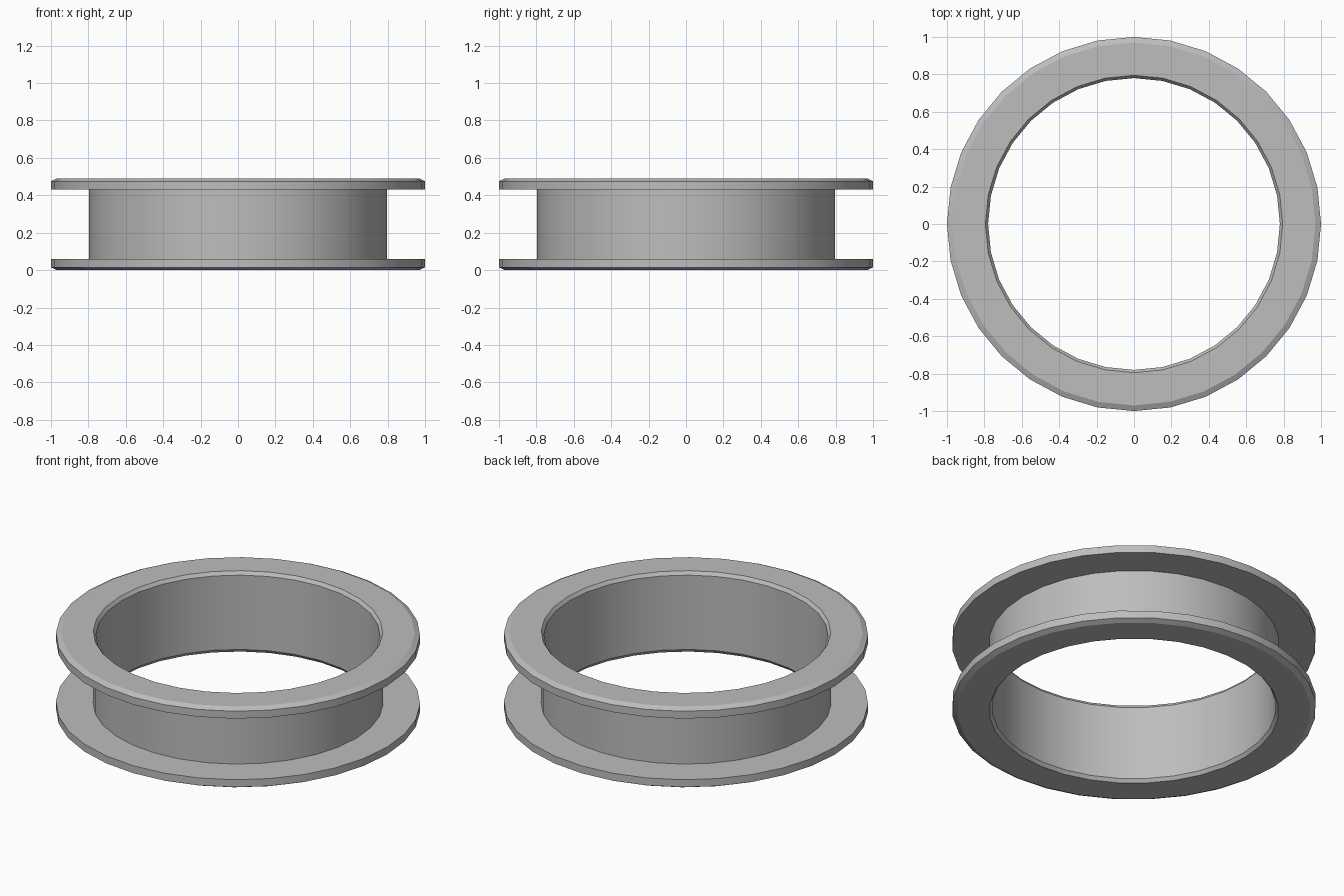
import bpy, bmesh, math
from mathutils import Matrix

cube = bpy.data.objects.get("Cube")
if cube:
    bpy.data.objects.remove(cube, do_unlink=True)

SIDES = 32
HEIGHT = 0.49

grey = bpy.data.materials.new("plain_grey")
grey.use_nodes = True
colour = (0.51, 0.51, 0.51, 1)
grey.diffuse_color = colour
grey.node_tree.nodes["Principled BSDF"].inputs["Base Color"].default_value = colour

# Half cross-section (radius, z): inner wall, bevelled lower flange, drum wall
lower = [(0.78, 0.02), (0.795, 0.0), (0.97, 0.0), (1.0, 0.015),
         (1.0, 0.06), (0.797, 0.06)]
# Mirror it about mid height for the upper flange
profile = lower + [(r, HEIGHT - z) for r, z in reversed(lower)]


def lathe(name, section):
    """Revolve a closed cross-section around z."""
    bm = bmesh.new()
    rings = []
    for i in range(SIDES):
        turn = Matrix.Rotation(math.tau * i / SIDES, 3, "Z")
        ring = [bm.verts.new((r, 0, z)) for r, z in section]
        bmesh.ops.transform(bm, matrix=turn.to_4x4(), verts=ring)
        rings.append(ring)
    n = len(section)
    for i, a in enumerate(rings):
        b = rings[(i + 1) % SIDES]
        for j in range(n):
            k = (j + 1) % n
            bm.faces.new((a[j], b[j], b[k], a[k]))
    bmesh.ops.recalc_face_normals(bm, faces=bm.faces)
    mesh = bpy.data.meshes.new(name)
    bm.to_mesh(mesh)
    bm.free()
    mesh.materials.append(grey)
    obj = bpy.data.objects.new(name, mesh)
    bpy.context.collection.objects.link(obj)
    return obj


# Flanged ring, smooth around with crisp bevel edges
ring = lathe("flanged_ring", profile)
bpy.ops.object.select_all(action="DESELECT")
ring.select_set(True)
bpy.context.view_layer.objects.active = ring
bpy.ops.object.shade_smooth_by_angle(angle=math.radians(20))
